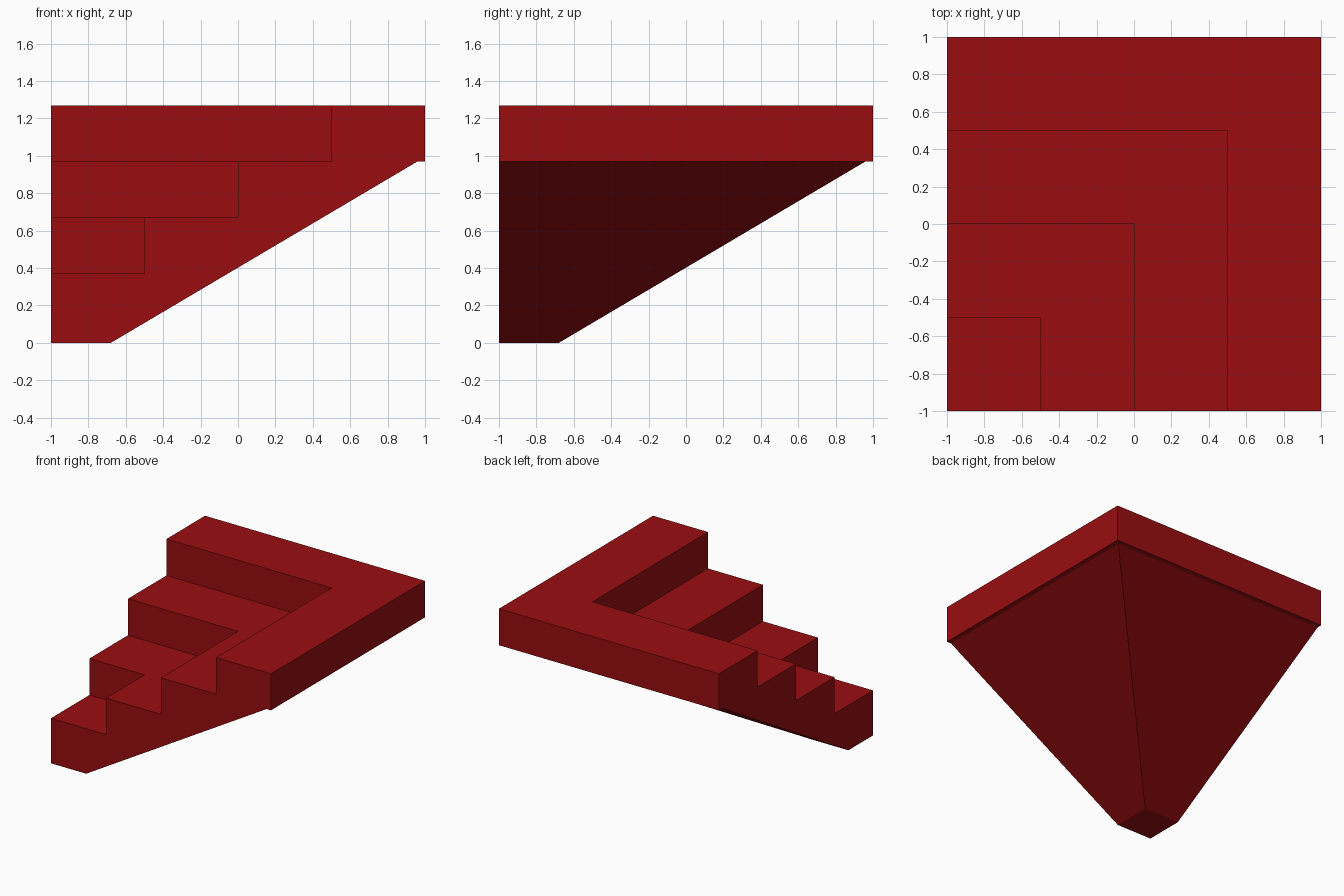
import bpy
import bmesh

cube = bpy.data.objects.get("Cube")
if cube:
    bpy.data.objects.remove(cube, do_unlink=True)

# Single colour
red = bpy.data.materials.new("deep red")
red.use_nodes = True
color = (0.32, 0.004, 0.005, 1)
red.diffuse_color = color
red.node_tree.nodes["Principled BSDF"].inputs["Base Color"].default_value = color

# Stair section: distance from the corner, height
START, RUN, RISE, FIRST_TOP, STEPS = -1.0, 0.5, 0.3, 0.37, 4
profile = [(START, 0.0)]
for i in range(STEPS):
    top = FIRST_TOP + i * RISE
    profile += [(START + i * RUN, top), (START + (i + 1) * RUN, top)]
# Back lip and sloping underside
profile += [(1.0, 0.97), (0.96, 0.97), (-0.68, 0.0)]

# Sweep the section round the corner with a mitre on the diagonal
bm = bmesh.new()
front = [bm.verts.new((u, START, z)) for u, z in profile]
mitre = [bm.verts.new((u, u, z)) for u, z in profile]
side = [bm.verts.new((START, u, z)) for u, z in profile]
for a, b in ((front, mitre), (mitre, side)):
    for i in range(len(profile)):
        j = (i + 1) % len(profile)
        bm.faces.new((a[i], a[j], b[j], b[i]))
bm.faces.new(front)
bm.faces.new(side)

# Close the corner edge and merge flat treads
bmesh.ops.remove_doubles(bm, verts=bm.verts[:], dist=0.0001)
bmesh.ops.dissolve_degenerate(bm, edges=bm.edges[:], dist=0.0001)
bmesh.ops.recalc_face_normals(bm, faces=bm.faces[:])
bmesh.ops.dissolve_limit(bm, angle_limit=0.01, verts=bm.verts[:], edges=bm.edges[:])
bmesh.ops.recalc_face_normals(bm, faces=bm.faces[:])

mesh = bpy.data.meshes.new("corner_stairs")
bm.to_mesh(mesh)
bm.free()
mesh.materials.append(red)
stairs = bpy.data.objects.new("corner_stairs", mesh)
bpy.context.collection.objects.link(stairs)
